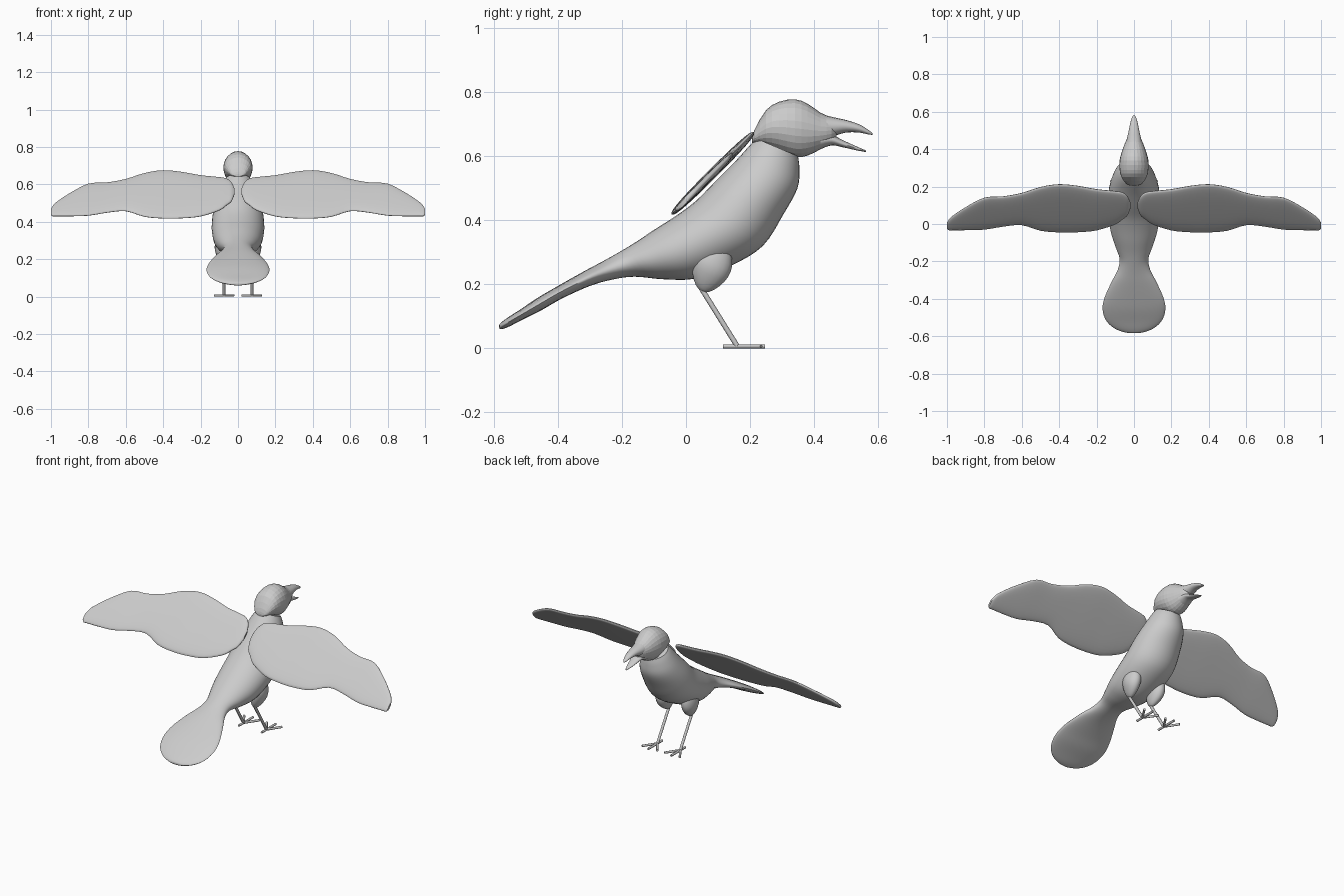
import bpy, bmesh
from math import sin, cos, pi
from mathutils import Vector as V

cube = bpy.data.objects.get("Cube")
if cube:
    bpy.data.objects.remove(cube)

grey = bpy.data.materials.new("plain grey")
grey.use_nodes = True
grey.diffuse_color = (0.6, 0.6, 0.6, 1)
grey.node_tree.nodes["Principled BSDF"].inputs["Base Color"].default_value = (0.6, 0.6, 0.6, 1)


def spline(a, b, c, d, t):
    """Smooth blend between b and c."""
    return 0.5 * (2 * b + (c - a) * t + (2 * a - 5 * b + 4 * c - d) * t * t
                  + (3 * b - a - 3 * c + d) * t ** 3)


def loft(name, rings, sides=32, steps=4, power=1.0, smooth=True):
    """Skin a closed tube over rings given as (centre, half axis, half axis)."""
    last = len(rings) - 1
    fine = []
    for i in range(last):
        four = [rings[max(0, min(last, i + k))] for k in (-1, 0, 1, 2)]
        for s in range(steps):
            fine.append([spline(*[r[j] for r in four], s / steps) for j in range(3)])
    fine.append(rings[-1])
    bm = bmesh.new()
    loops = []
    for c, a, b in fine:
        loop = []
        for k in range(sides):
            u, v = cos(2 * pi * k / sides), sin(2 * pi * k / sides)
            u = abs(u) ** power * (1 if u > 0 else -1)
            v = abs(v) ** power * (1 if v > 0 else -1)
            loop.append(bm.verts.new(c + a * u + b * v))
        loops.append(loop)
    for p, q in zip(loops, loops[1:]):
        for k in range(sides):
            n = (k + 1) % sides
            bm.faces.new((p[k], p[n], q[n], q[k]))
    bm.faces.new(loops[0])
    bm.faces.new(loops[-1])
    bmesh.ops.recalc_face_normals(bm, faces=bm.faces)
    mesh = bpy.data.meshes.new(name)
    bm.to_mesh(mesh)
    bm.free()
    mesh.materials.append(grey)
    ob = bpy.data.objects.new(name, mesh)
    bpy.context.collection.objects.link(ob)
    if smooth:
        bpy.ops.object.select_all(action='DESELECT')
        ob.select_set(True)
        bpy.context.view_layer.objects.active = ob
        bpy.ops.object.shade_smooth_by_angle(angle=0.9)
    return ob


def slab(ty, tz, by, bz, w):
    """Ring from its top and bottom points in profile and its half width."""
    top, low = V((0, ty, tz)), V((0, by, bz))
    return (top + low) / 2, V((w, 0, 0)), (top - low) / 2


def upright(y, top, low, w):
    return slab(y, top, y, low, w)


def rod(name, p, q, r, sides=10):
    p, q = V(p), V(q)
    side = (q - p).orthogonal().normalized()
    up = (q - p).normalized().cross(side)
    return loft(name, [(p, side * r, up * r), (q, side * r, up * r)], sides, 1)


# Body running from the neck down into the fanned tail
loft("body_and_tail", [slab(*r) for r in (
    (.22, .655, .35, .60, .068), (.2, .635, .354, .56, .085),
    (.15, .58, .348, .50, .11), (.09, .52, .305, .42, .13),
    (.03, .46, .24, .32, .14), (-.03, .415, .14, .258, .138),
    (-.1, .37, .03, .218, .125), (-.16, .33, -.07, .216, .1),
    (-.21, .30, -.16, .224, .077), (-.26, .272, -.23, .215, .087),
    (-.32, .24, -.3, .195, .12), (-.4, .195, -.385, .157, .157),
    (-.46, .16, -.45, .12, .168), (-.52, .12, -.51, .09, .15),
    (-.56, .094, -.555, .067, .105), (-.58, .078, -.578, .06, .05),
    (-.584, .07, -.583, .064, .01))])

# Head and open beak
loft("head", [upright(*r) for r in (
    (.206, .655, .642, .02), (.215, .685, .639, .042), (.25, .744, .629, .067),
    (.29, .770, .614, .077), (.34, .778, .597, .077), (.38, .764, .602, .067),
    (.42, .736, .622, .053), (.455, .721, .640, .038), (.47, .71, .655, .022))],
    24, 2, smooth=False)
loft("upper_beak", [upright(*r) for r in (
    (.42, .732, .655, .045), (.46, .722, .663, .037), (.5, .713, .674, .028),
    (.54, .70, .674, .02), (.57, .682, .668, .011), (.582, .672, .667, .003))], 16)
loft("lower_beak", [upright(*r) for r in (
    (.42, .675, .622, .044), (.455, .668, .634, .034), (.49, .65, .628, .025),
    (.53, .632, .619, .016), (.562, .618, .613, .004))], 16)

for side, s in (("left", 1), ("right", -1)):
    # Wing: span position, leading edge, trailing edge, half thickness
    wing = []
    for x, lead, trail, t in (
            (.02, .12, .085, .004), (.035, .15, .05, .011), (.06, .17, .03, .013),
            (.1, .178, .002, .014), (.2, .188, -.03, .015), (.3, .206, -.04, .015),
            (.4, .215, -.041, .015), (.5, .2, -.032, .014), (.6, .168, -.002, .013),
            (.7, .15, -.01, .012), (.8, .143, -.026, .012), (.9, .092, -.029, .011),
            (.97, .045, -.029, .01), (.99, .025, -.029, .009), (1, .008, -.022, .007)):
        mid = (lead + trail) / 2
        wing.append((V((s * x, mid - .003, mid + .46)),
                     V((0, 1, 1)) * ((lead - trail) / 2), V((0, -.7, .7)) * t))
    loft(side + "_wing", wing, 28, 3, .75)

    # Thigh, a drop narrowing to the knee
    loft(side + "_thigh", [(V((s * x, y, z)), V((w, 0, 0)), V((0, d, -.5 * d)))
                           for x, y, z, w, d in (
        (.084, .115, .325, .006, .008), (.084, .105, .315, .026, .035),
        (.084, .09, .285, .038, .054), (.084, .076, .25, .04, .055),
        (.08, .062, .215, .03, .042), (.076, .052, .188, .016, .022),
        (.075, .05, .178, .004, .006))], 20, 2)

    # Shank and four toes
    rod(side + "_shank", (s * .075, .045, .192), (s * .075, .16, .007), .008)
    for name, x, y in (("inner", .024, .235), ("middle", .075, .247),
                       ("outer", .124, .235), ("hind", .075, .115)):
        rod(f"{side}_{name}_toe", (s * .075, .16, .0065), (s * x, y, .0065), .0065)
